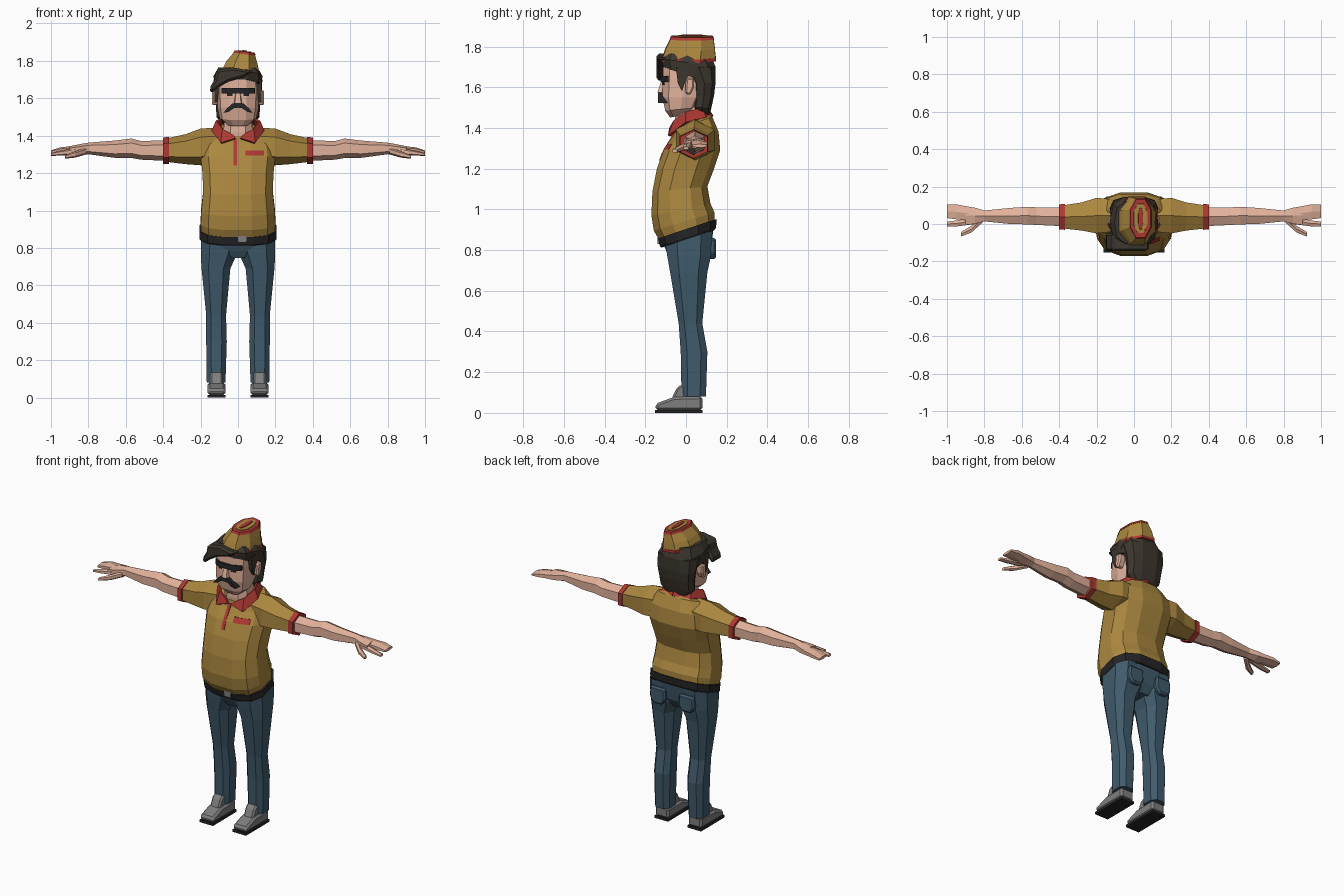
import bpy, bmesh, math
from mathutils import Vector
from mathutils.bvhtree import BVHTree


def material(name, r, g, b):
    m = bpy.data.materials.new(name)
    m.diffuse_color = (r, g, b, 1)
    return m


SHIRT = material("ochre cloth", 0.41, 0.245, 0.05)
RED = material("red trim", 0.42, 0.04, 0.032)
SKIN = material("skin", 0.76, 0.445, 0.33)
JEANS = material("blue denim", 0.052, 0.105, 0.15)
HAIR = material("dark brown hair", 0.045, 0.037, 0.027)
BLACK = material("black", 0.018, 0.018, 0.02)
GREY = material("grey", 0.21, 0.21, 0.21)


def build(name, verts, faces, mat):
    me = bpy.data.meshes.new(name)
    me.from_pydata([tuple(v) for v in verts], [], faces)
    bm = bmesh.new()
    bm.from_mesh(me)
    bmesh.ops.recalc_face_normals(bm, faces=bm.faces)
    bm.to_mesh(me)
    bm.free()
    me.materials.append(mat)
    ob = bpy.data.objects.new(name, me)
    bpy.context.collection.objects.link(ob)
    return ob


def unit_ring(n, e, half):
    """Squarish ring, scaled to reach exactly 1 on both axes."""
    pts = []
    for i in range(n):
        a = -math.pi / 2 + (i + (0.5 if half else 0)) * math.tau / n
        c, s = math.cos(a), math.sin(a)
        pts.append((math.copysign(abs(c) ** e, c), math.copysign(abs(s) ** e, s)))
    mx, my = max(p[0] for p in pts), max(p[1] for p in pts)
    return [(p[0] / mx, p[1] / my) for p in pts]


def loft(name, rings, mat):
    n = len(rings[0])
    verts = [p for r in rings for p in r]
    faces = [list(range(n)), list(range(len(verts) - n, len(verts)))]
    for k in range(len(rings) - 1):
        for i in range(n):
            j = (i + 1) % n
            faces.append([k * n + i, k * n + j, (k + 1) * n + j, (k + 1) * n + i])
    return build(name, verts, faces, mat)


def column(name, rows, mat, n=12, e=0.75, half=True, roll=0):
    """Upright loft; row = centre x, z, half width, front y, back y, tilt."""
    rings = []
    for cx, z, hw, yf, yb, tilt in rows:
        ym, hy = (yf + yb) / 2, (yb - yf) / 2
        rings.append([(cx + u * hw, ym + v * hy, z + tilt * v * hy + roll * u * hw)
                      for u, v in unit_ring(n, e, half)])
    return loft(name, rings, mat)


def limb(name, rows, mat, side, n=6):
    """Sideways loft; row = x, centre y, centre z, half depth, half height."""
    return loft(name, [[(side * x, y + u * hy, z + v * hz) for u, v in unit_ring(n, 0.9, False)]
                       for x, y, z, hy, hz in rows], mat)


def prism(name, pts, axis, a, b, mat, bevel=0):
    def at(p, d):
        return (d, p[0], p[1]) if axis == "x" else (p[0], d, p[1])
    ob = loft(name, [[at(p, a) for p in pts], [at(p, b) for p in pts]], mat)
    if bevel:
        mod = ob.modifiers.new("bevel", "BEVEL")
        mod.width, mod.segments = bevel, 1
    return ob


def patch(name, x0, x1, z0, z1, target, mat, lift=0.004, n=4):
    """Thin plate laid over the front of the target."""
    me = target.data
    tree = BVHTree.FromPolygons([v.co for v in me.vertices], [p.vertices[:] for p in me.polygons])
    outer, inner = [], []
    for j in range(n + 1):
        for i in range(n + 1):
            x, z = x0 + (x1 - x0) * i / n, z0 + (z1 - z0) * j / n
            y = tree.ray_cast(Vector((x, -1, z)), Vector((0, 1, 0)))[0].y
            outer.append((x, y - lift, z))
    inner = [(x, y + lift + 0.004, z) for x, y, z in outer]
    m, k = n + 1, len(outer)
    faces = []
    for j in range(n):
        for i in range(n):
            q = [j * m + i, j * m + i + 1, (j + 1) * m + i + 1, (j + 1) * m + i]
            faces += [q, [v + k for v in q]]
    rim = ([i for i in range(n)] + [j * m + n for j in range(n)]
           + [n * m + i for i in range(n, 0, -1)] + [j * m for j in range(n, 0, -1)])
    for a, b in zip(rim, rim[1:] + rim[:1]):
        faces.append([a, b, b + k, a + k])
    return build(name, outer + inner, faces, mat)


# Shirt body, belt and hips
shirt = column("shirt", [
    (0, 0.89, 0.195, -0.13, 0.14, 0.33), (0, 0.94, 0.2, -0.158, 0.14, 0.3),
    (0, 1.0, 0.197, -0.17, 0.12, 0.2), (0, 1.1, 0.186, -0.165, 0.105, 0.1),
    (0, 1.2, 0.19, -0.143, 0.138, 0), (0, 1.29, 0.2, -0.11, 0.168, 0),
    (0, 1.37, 0.19, -0.065, 0.16, 0.1), (0, 1.425, 0.14, -0.055, 0.13, 0.3),
    (0, 1.44, 0.08, -0.045, 0.1, 0.5)], SHIRT)
column("belt", [(0, 0.855, 0.2, -0.12, 0.14, 0.33), (0, 0.865, 0.206, -0.128, 0.148, 0.33),
                (0, 0.905, 0.206, -0.138, 0.15, 0.33)], BLACK)
prism("buckle", [(0, 0.83), (0.045, 0.83), (0.045, 0.878), (0, 0.878)], "y", -0.141, -0.11, GREY)
column("hips", [(0, 0.745, 0.06, -0.07, 0.09, 0), (0, 0.79, 0.18, -0.092, 0.12, 0.05),
                (0, 0.88, 0.195, -0.115, 0.138, 0.33)], JEANS)
patch("placket", -0.025, -0.005, 1.24, 1.38, shirt, RED)
patch("chest_pocket_trim", 0.04, 0.14, 1.293, 1.322, shirt, RED)

for s, tag in ((1, "left"), (-1, "right")):
    # Trousers and back pockets
    column("leg_" + tag, [
        (s * 0.1, 0.86, 0.098, -0.1, 0.13, 0.3), (s * 0.102, 0.77, 0.097, -0.092, 0.122, 0),
        (s * 0.118, 0.69, 0.077, -0.078, 0.105, 0), (s * 0.117, 0.44, 0.053, -0.036, 0.08, 0),
        (s * 0.115, 0.3, 0.055, -0.026, 0.105, 0), (s * 0.117, 0.08, 0.05, -0.022, 0.098, 0)],
        JEANS, n=8)
    prism("back_pocket_" + tag, [(s * x, z) for x, z in (
        (0.05, 0.86), (0.15, 0.86), (0.155, 0.79), (0.13, 0.755), (0.07, 0.755), (0.045, 0.79))],
        "y", 0.08, 0.147, JEANS, 0.01)
    # Shoes
    x0, x1 = s * 0.068, s * 0.162
    prism("shoe_" + tag, [(-0.15, 0.013), (-0.15, 0.045), (-0.06, 0.078), (0.08, 0.082),
                          (0.08, 0.013)], "x", x0, x1, GREY, 0.012)
    prism("shoe_tongue_" + tag, [(-0.075, 0.06), (-0.045, 0.125), (-0.02, 0.14), (0.0, 0.13),
                                 (0.03, 0.06)], "x", s * 0.082, s * 0.15, GREY, 0.01)
    prism("sole_" + tag, [(-0.152, 0), (-0.152, 0.015), (0.082, 0.015), (0.082, 0)],
          "x", x0, x1, BLACK)
    # Sleeves, arms and hands
    limb("sleeve_" + tag, [(0.1, 0.045, 1.345, 0.085, 0.1), (0.2, 0.045, 1.34, 0.095, 0.098),
                           (0.28, 0.04, 1.328, 0.075, 0.08), (0.38, 0.038, 1.323, 0.062, 0.063)],
         SHIRT, s)
    limb("cuff_" + tag, [(0.37, 0.038, 1.322, 0.069, 0.072), (0.4, 0.038, 1.32, 0.067, 0.07)],
         RED, s)
    limb("arm_" + tag, [(0.37, 0.038, 1.32, 0.05, 0.055), (0.52, 0.042, 1.322, 0.047, 0.05),
                        (0.57, 0.045, 1.333, 0.047, 0.052), (0.66, 0.043, 1.328, 0.043, 0.046),
                        (0.8, 0.043, 1.332, 0.029, 0.031), (0.85, 0.044, 1.326, 0.043, 0.028),
                        (0.9, 0.045, 1.322, 0.05, 0.022)], SKIN, s)
    limb("fingers_" + tag, [(0.87, 0.055, 1.324, 0.035, 0.022), (0.95, 0.065, 1.32, 0.04, 0.018),
                            (1.0, 0.068, 1.312, 0.036, 0.009)], SKIN, s)
    limb("index_finger_" + tag, [(0.85, 0.02, 1.318, 0.02, 0.018),
                                 (0.94, 0.004, 1.308, 0.016, 0.014),
                                 (1.0, 0.0, 1.3, 0.013, 0.008)], SKIN, s)
    limb("thumb_" + tag, [(0.81, 0.025, 1.318, 0.018, 0.018), (0.87, -0.028, 1.3, 0.018, 0.017),
                          (0.925, -0.055, 1.287, 0.012, 0.01)], SKIN, s)
    # Collar half, from the front opening round to the back
    low = [(0.012, -0.078, 1.385), (0.09, -0.083, 1.36), (0.135, 0.0, 1.425),
           (0.1, 0.095, 1.45), (0, 0.13, 1.455)]
    top = [(0.022, -0.075, 1.40), (0.08, -0.055, 1.435), (0.112, 0.0, 1.478),
           (0.08, 0.075, 1.495), (0, 0.1, 1.5)]
    collar = build("collar_" + tag, [(s * x, y, z) for x, y, z in low + top],
                   [[i, i + 1, i + 6, i + 5] for i in range(4)], RED)
    mod = collar.modifiers.new("thickness", "SOLIDIFY")
    mod.thickness, mod.offset = 0.014, 0
    # Ears
    prism("ear_" + tag, [(-0.005, 1.57), (0.02, 1.56), (0.04, 1.6), (0.04, 1.645),
                         (0.0, 1.645)], "x", s * 0.095, s * 0.14, SKIN, 0.008)

# Neck, head and face
column("neck", [(0, 1.37, 0.08, -0.05, 0.08, 0.2), (0, 1.43, 0.078, -0.055, 0.085, 0.2),
                (0, 1.52, 0.07, -0.05, 0.08, 0)], SKIN, n=8)
head = column("head", [
    (0, 1.462, 0.06, -0.078, 0.03, 0.2), (0, 1.492, 0.098, -0.102, 0.05, 0.1),
    (0, 1.55, 0.11, -0.116, 0.08, 0), (0, 1.64, 0.113, -0.114, 0.1, 0),
    (0, 1.74, 0.108, -0.11, 0.1, 0)], SKIN, n=10)
loft("nose", [[(-0.014, -0.1, 1.635), (0.014, -0.1, 1.635), (0.01, -0.12, 1.635), (-0.01, -0.12, 1.635)],
              [(-0.026, -0.1, 1.57), (0.026, -0.1, 1.57), (0.016, -0.14, 1.575),
               (-0.016, -0.14, 1.575)]], SKIN)
patch("eyebrow", -0.088, 0.09, 1.625, 0 + 1.655, head, BLACK, 0.012, 6)
for s, tag in ((1, "left"), (-1, "right")):
    patch("eye_" + tag, s * 0.03, s * 0.06, 1.612, 1.625, head, BLACK, 0.003, 2)
arch = [(0, 1.578), (0.03, 1.572), (0.06, 1.545), (0.078, 1.522), (0.05, 1.528), (0.022, 1.547),
        (0, 1.55)]
prism("moustache", arch + [(-x, z) for x, z in arch[-2:0:-1]], "y", -0.137, -0.08, BLACK)

# Hair: back, crown and swept fringe
column("hair_back", [
    (0, 1.46, 0.075, 0.05, 0.115, 0), (0, 1.5, 0.115, 0.035, 0.125, 0),
    (0, 1.56, 0.118, 0.038, 0.138, 0), (0, 1.62, 0.128, 0.035, 0.145, 0),
    (0, 1.7, 0.13, -0.02, 0.145, 0)], HAIR, n=10)
column("hair_crown", [
    (0, 1.655, 0.128, -0.112, 0.142, -0.35), (0, 1.72, 0.13, -0.122, 0.145, -0.15),
    (0, 1.765, 0.105, -0.105, 0.12, 0)], HAIR, n=10)
prism("hair_fringe", [(0.085, 1.745), (0.03, 1.712), (-0.05, 1.69), (-0.1, 1.66), (-0.145, 1.625),
                      (-0.152, 1.655), (-0.125, 1.70), (-0.115, 1.75), (-0.03, 1.765)],
      "y", -0.145, -0.05, HAIR, 0.012)
for s, tag in ((1, "left"), (-1, "right")):
    prism("sideburn_" + tag, [(-0.05, 1.7), (-0.04, 1.62), (-0.02, 1.58), (0.0, 1.64),
                              (0.05, 1.7)], "x", s * 0.09, s * 0.126, HAIR)

# Folded cap with red trim, worn tilted to one side
cap = dict(n=8, e=0.95, roll=-0.12)
column("cap_trim", [(0.015, 1.732, 0.104, -0.122, 0.148, 0), (0.015, 1.748, 0.104, -0.121, 0.148, 0)],
       RED, **cap)
column("cap", [(0.015, 1.74, 0.101, -0.118, 0.146, 0), (0.022, 1.79, 0.083, -0.1, 0.142, 0),
               (0.035, 1.842, 0.055, -0.075, 0.135, 0)], SHIRT, **cap)
column("cap_top_trim", [(0.035, 1.836, 0.06, -0.079, 0.138, 0), (0.035, 1.85, 0.054, -0.073, 0.132, 0)],
       RED, **cap)
column("cap_top", [(0.035, 1.84, 0.038, -0.05, 0.11, 0), (0.035, 1.853, 0.036, -0.048, 0.108, 0)],
       SHIRT, **cap)
column("cap_fold", [(0.035, 1.845, 0.014, -0.03, 0.09, 0), (0.035, 1.857, 0.012, -0.028, 0.088, 0)],
       RED, **cap)
